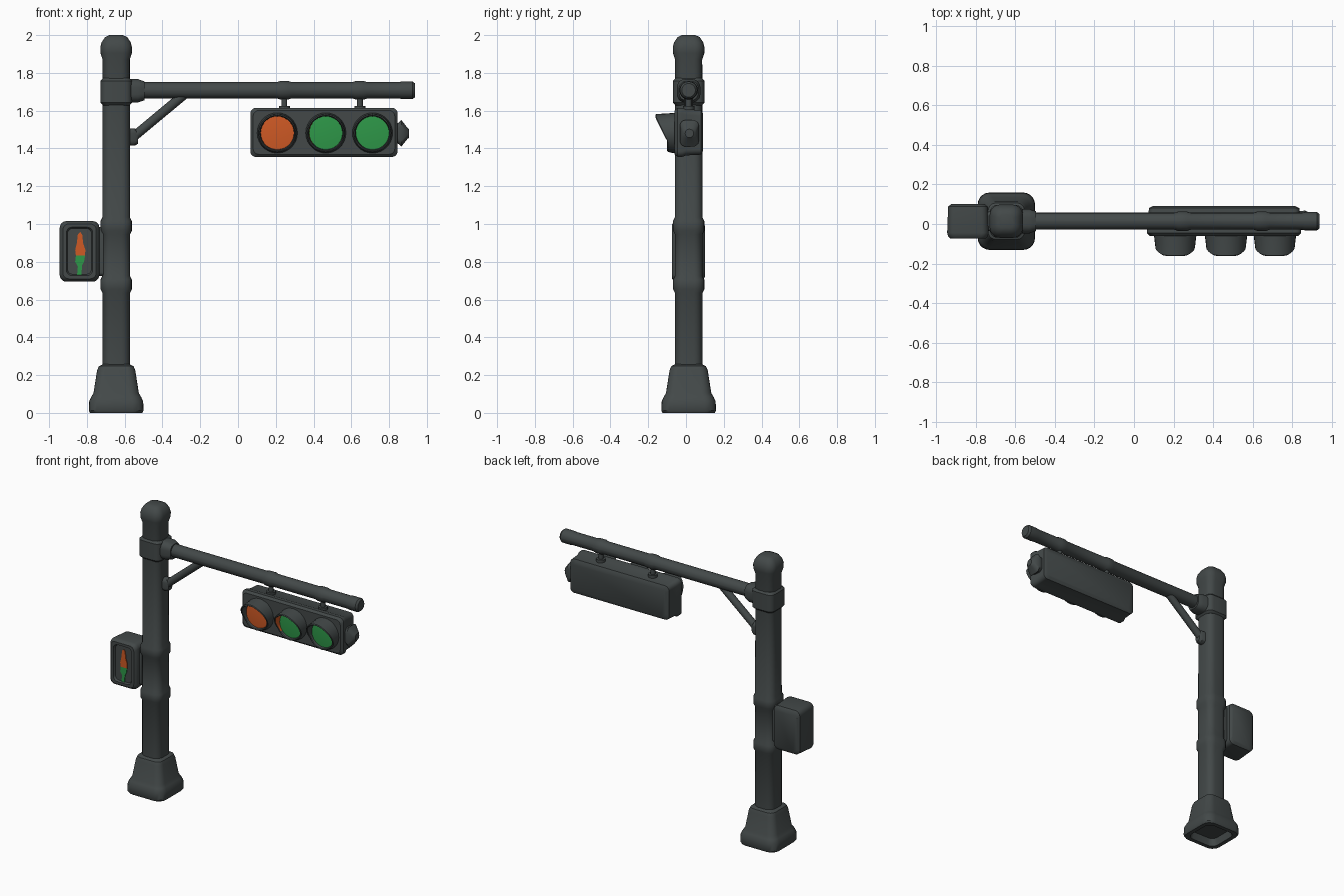
import bpy, bmesh, math
from mathutils import Vector

if "Cube" in bpy.data.objects:
    bpy.data.objects.remove(bpy.data.objects["Cube"])

PX, PY = -0.645, 0.014      # pole axis


def material(name, rgb):
    m = bpy.data.materials.new(name)
    m.diffuse_color = (*rgb, 1)
    m.use_nodes = True
    m.node_tree.nodes["Principled BSDF"].inputs["Base Color"].default_value = m.diffuse_color
    return m


METAL = material("dark_grey_metal", (0.056, 0.066, 0.066))
ORANGE = material("signal_orange", (0.62, 0.10, 0.018))
GREEN = material("signal_green", (0.027, 0.31, 0.065))


def finish(name, bm, mats, angle=35):
    bmesh.ops.recalc_face_normals(bm, faces=bm.faces)
    me = bpy.data.meshes.new(name)
    bm.to_mesh(me)
    bm.free()
    ob = bpy.data.objects.new(name, me)
    bpy.context.collection.objects.link(ob)
    for m in mats:
        me.materials.append(m)
    bpy.ops.object.select_all(action='DESELECT')
    ob.select_set(True)
    bpy.context.view_layer.objects.active = ob
    bpy.ops.object.shade_smooth_by_angle(angle=math.radians(angle))
    return ob


def loft(name, rings, centre=(0, 0, 0), axis='Z', seg=5):
    """Skin rounded rectangles (half_u, half_v, corner, depth) along an axis."""
    place = {'X': lambda u, v, d: (d, u, v),
             'Y': lambda u, v, d: (u, d, v),
             'Z': lambda u, v, d: (u, v, d)}[axis]
    bm = bmesh.new()
    loops = []
    for hu, hv, r, d in rings:
        loop = []
        for q, (su, sv) in enumerate(((1, 1), (-1, 1), (-1, -1), (1, -1))):
            for i in range(seg + 1):
                a = math.pi / 2 * (q + (i + 0.02) / (seg + 0.04))
                u = su * (hu - r) + r * math.cos(a)
                v = sv * (hv - r) + r * math.sin(a)
                loop.append(bm.verts.new(Vector(place(u, v, d)) + Vector(centre)))
        loops.append(loop)
    n = len(loops[0])
    for a, b in zip(loops, loops[1:]):
        for i in range(n):
            bm.faces.new((a[i], a[(i + 1) % n], b[(i + 1) % n], b[i]))
    bm.faces.new(loops[0])
    bm.faces.new(loops[-1])
    return finish(name, bm, [METAL])


def square(profile, k):
    return [(h, h, h * k, d) for h, d in profile]


def rod(name, p, q, r, sides=14):
    p, q = Vector(p), Vector(q)
    bm = bmesh.new()
    bmesh.ops.create_cone(bm, cap_ends=True, segments=sides, radius1=r, radius2=r,
                          depth=(q - p).length)
    bm.transform((q - p).to_track_quat('Z', 'Y').to_matrix().to_4x4())
    bmesh.ops.translate(bm, verts=bm.verts, vec=(p + q) / 2)
    return finish(name, bm, [METAL])


# Base with hollow underside
loft("base", square([(0.10, 0.05), (0.11, 0.0), (0.138, 0.0), (0.145, 0.012), (0.143, 0.06),
                     (0.132, 0.085), (0.120, 0.105), (0.101, 0.225), (0.092, 0.247),
                     (0.07, 0.258)], 0.42), (PX, PY, 0))

# Pole with two clamp bands and domed cap
pole = [(0.073, 0.24)]
for z in (0.68, 0.99):
    pole += [(0.073, z - 0.045), (0.083, z - 0.025), (0.083, z + 0.025), (0.073, z + 0.045)]
pole += [(0.072, 1.87), (0.083, 1.905), (0.084, 1.935), (0.077, 1.962), (0.058, 1.99), (0.035, 2.0)]
loft("pole", square(pole, 0.62), (PX, PY, 0))

# Collar and arm socket
loft("collar", square([(0.07, 1.628), (0.083, 1.642), (0.083, 1.758), (0.07, 1.772)], 0.45), (PX, PY, 0))
loft("arm_socket", square([(0.062, -0.62), (0.062, -0.53), (0.055, -0.51), (0.05, -0.495)], 0.7),
     (0, PY, 1.705), 'X')

# Horizontal arm with rings
arm = [(0.043, -0.55)]
for x in (0.245, 0.645):
    arm += [(0.043, x - 0.04), (0.049, x - 0.022), (0.049, x + 0.022), (0.043, x + 0.04)]
arm += [(0.043, 0.85), (0.046, 0.865), (0.046, 0.925), (0.036, 0.938)]
loft("arm", square(arm, 0.98), (0, PY, 1.708), 'X')

# Diagonal brace and its foot
rod("brace", (-0.565, PY, 1.452), (-0.285, PY, 1.685), 0.025)
loft("brace_foot", [(0.03, 0.045, 0.025, -0.60), (0.03, 0.045, 0.025, -0.545), (0.02, 0.035, 0.018, -0.53)],
     (0, PY, 1.46), 'X')

# Hangers
for i, x in enumerate((0.245, 0.645)):
    rod(f"hanger_{i + 1}", (x, PY, 1.60), (x, PY, 1.69), 0.016)
    rod(f"hanger_foot_{i + 1}", (x, PY, 1.60), (x, PY, 1.625), 0.03)

# Signal housing and pointed end cap
loft("signal_housing", [(0.36, 0.10, 0.03, 0.09), (0.38, 0.118, 0.03, 0.08), (0.383, 0.122, 0.03, 0.0),
                        (0.39, 0.13, 0.03, -0.02), (0.39, 0.13, 0.03, -0.045), (0.375, 0.116, 0.03, -0.06)],
     (0.455, 0, 1.485), 'Y')
loft("housing_end_cap", [(0.045, 0.055, 0.03, 0.82), (0.048, 0.055, 0.03, 0.848), (0.05, 0.07, 0.03, 0.865),
                         (0.035, 0.032, 0.025, 0.895), (0.022, 0.022, 0.02, 0.906)],
     (0, 0.018, 1.48), 'X')


# Hooded lamps: visor rim, inner wall and lens in one skin
def lamp(name, x, lens, inner_left):
    n, z0 = 28, 1.482
    bm = bmesh.new()

    def ring(r, y=None, front=0.0):
        out = []
        for i in range(n):
            a = 2 * math.pi * i / n
            s = math.sin(a)
            reach = min(1, max(0, (s + 0.45) / 1.3))
            yy = y if y is not None else -0.10 - 0.062 * reach + front
            out.append(bm.verts.new((x + r * math.cos(a), yy, z0 + r * s)))
        return out

    loops = [ring(0.108, -0.05), ring(0.105, -0.075), ring(0.100, None, 0.004),
             ring(0.094), ring(0.090, None, 0.004), ring(0.088, -0.08)]
    for k, (a, b) in enumerate(zip(loops, loops[1:])):
        for i in range(n):
            f = bm.faces.new((a[i], a[(i + 1) % n], b[(i + 1) % n], b[i]))
            if k == 4 and inner_left and f.calc_center_median().x < x - 0.066:
                f.material_index = 2
    # slightly domed lens
    tip = bm.verts.new((x, -0.088, z0))
    for i in range(n):
        bm.faces.new((loops[-1][i], loops[-1][(i + 1) % n], tip)).material_index = 1
    finish(name, bm, [METAL, lens, ORANGE])


lamp("lamp_left", 0.208, ORANGE, False)
lamp("lamp_middle", 0.465, GREEN, True)
lamp("lamp_right", 0.712, GREEN, False)

# Pedestrian signal box with recessed front
loft("crossing_box", [(0.085, 0.135, 0.03, 0.10), (0.10, 0.152, 0.035, 0.088), (0.105, 0.16, 0.035, -0.045),
                      (0.100, 0.155, 0.035, -0.064), (0.088, 0.145, 0.03, -0.074),
                      (0.070, 0.128, 0.03, -0.074), (0.064, 0.122, 0.03, -0.060)],
     (-0.839, 0, 0.855), 'Y')
loft("box_bracket", [(0.05, 0.13, 0.02, -0.76), (0.05, 0.13, 0.02, -0.70)], (0, 0.014, 0.855), 'X')


# Pedestrian figure as two thin plates
def plate(name, pts, mat):
    bm = bmesh.new()
    f = bm.faces.new([bm.verts.new((x, -0.059, z)) for x, z in pts])
    ext = bmesh.ops.extrude_face_region(bm, geom=[f])
    bmesh.ops.translate(bm, vec=(0, -0.006, 0),
                        verts=[v for v in ext['geom'] if isinstance(v, bmesh.types.BMVert)])
    finish(name, bm, [mat])


plate("figure_upper", [(-0.858, 0.832), (-0.862, 0.862), (-0.853, 0.90), (-0.848, 0.945), (-0.836, 0.958),
                       (-0.825, 0.945), (-0.820, 0.90), (-0.808, 0.862), (-0.810, 0.832)], ORANGE)
plate("figure_lower", [(-0.858, 0.832), (-0.810, 0.832), (-0.815, 0.80), (-0.826, 0.78), (-0.829, 0.722),
                       (-0.852, 0.728), (-0.848, 0.775), (-0.862, 0.80)], GREEN)
